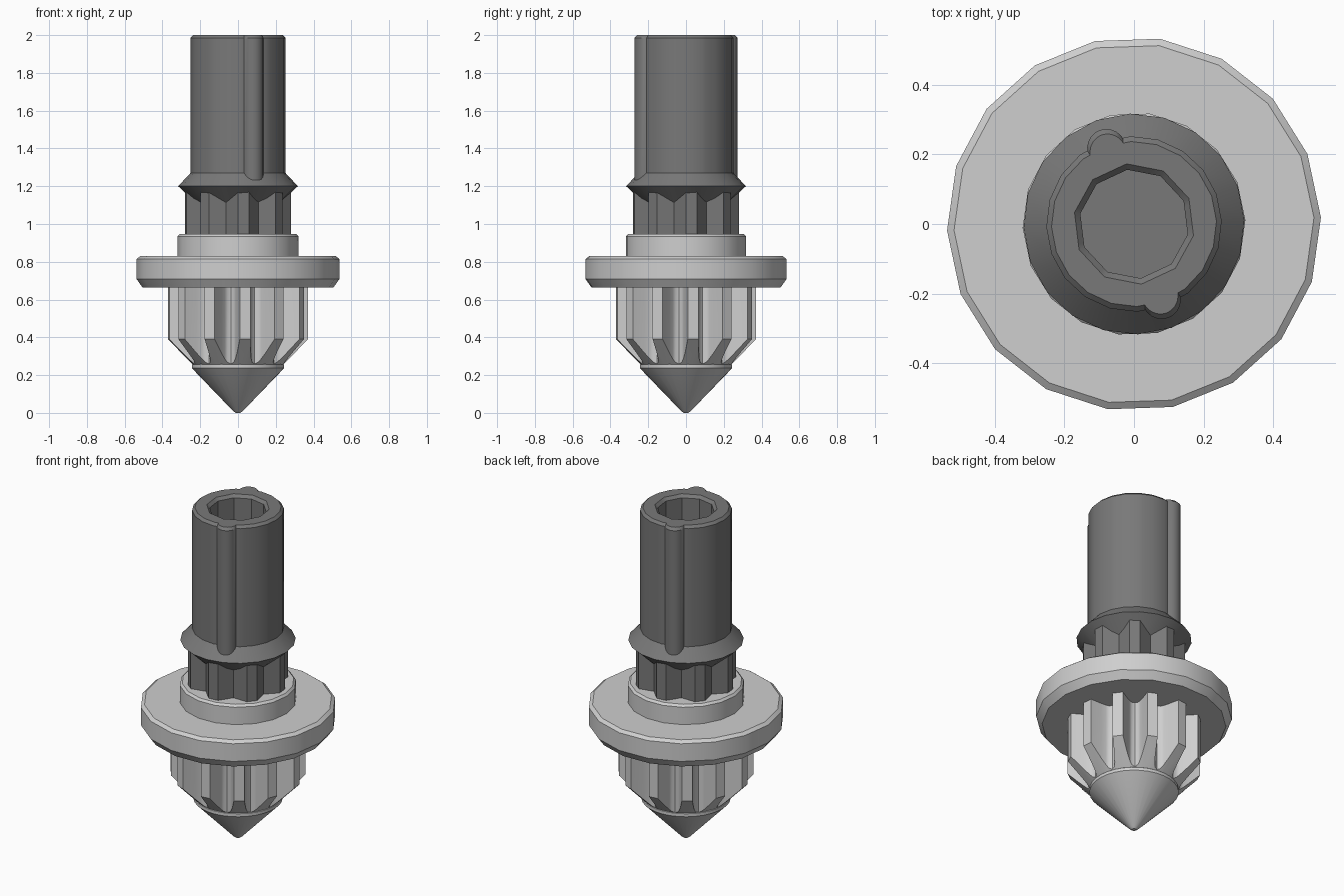
import bpy, bmesh
from math import sin, cos, pi, radians, sqrt

if "Cube" in bpy.data.objects:
    bpy.data.objects.remove(bpy.data.objects["Cube"])


def material(name, v):
    m = bpy.data.materials.new(name)
    m.diffuse_color = (v, v, v, 1)
    m.use_nodes = True
    m.node_tree.nodes["Principled BSDF"].inputs["Base Color"].default_value = m.diffuse_color
    return m


LIGHT = material("light_grey", 0.62)
DARK = material("dark_grey", 0.19)


def loft(name, rings, mat, caps=(True, True), angle=30):
    """Skin rings of (angle in degrees, radius, height) points."""
    bm = bmesh.new()
    loops = [[bm.verts.new((r * cos(radians(a)), r * sin(radians(a)), z))
              for a, r, z in ring] for ring in rings]
    for lo, hi in zip(loops, loops[1:]):
        for i in range(len(lo)):
            j = (i + 1) % len(lo)
            bm.faces.new((lo[i], lo[j], hi[j], hi[i]))
    if caps[0]:
        bm.faces.new(loops[0][::-1])
    if caps[1]:
        bm.faces.new(loops[-1])
    bmesh.ops.recalc_face_normals(bm, faces=bm.faces)
    me = bpy.data.meshes.new(name)
    bm.to_mesh(me)
    bm.free()
    me.materials.append(mat)
    ob = bpy.data.objects.new(name, me)
    bpy.context.collection.objects.link(ob)
    bpy.ops.object.select_all(action='DESELECT')
    bpy.context.view_layer.objects.active = ob
    ob.select_set(True)
    bpy.ops.object.shade_smooth_by_angle(angle=radians(angle))
    return ob


def lathe(name, profile, mat, n, phase=2):
    return loft(name, [[(phase + 360 * i / n, r, z) for i in range(n)]
                       for r, z in profile], mat)


def toothed(count, phase, tooth):
    """Repeat one tooth's (angle, radius) points around the axis."""
    return [(phase + 360 * k / count + a, r) for k in range(count) for a, r in tooth]


def mirrored(half):
    """Mirror a half tooth, given from its tip to just before the groove centre."""
    return [(-a, r) for a, r in reversed(half)] + half


# Pointed tip with its short band
lathe("tip_cone", [(0.012, 0.0), (0.026, 0.01), (0.24, 0.232), (0.245, 0.237),
                   (0.245, 0.255), (0.237, 0.262)], LIGHT, 32)

# Lower gear with rounded grooves, its tooth ends cut to a cone
tooth = mirrored([(4.5, 0.37), (7, 0.30), (9, 0.27), (11, 0.253)]) + [(15, 0.245)]
gear = toothed(12, 6, tooth)
loft("lower_gear", [[(a, 0.232, 0.247) for a, r in gear],
                    [(a, r, 0.26 + (r - 0.245) * 1.04) for a, r in gear],
                    [(a, r, 0.68) for a, r in gear]], LIGHT, angle=35)

# Wide flange and the collar on top of it
lathe("flange", [(0.505, 0.663), (0.537, 0.708), (0.537, 0.815), (0.517, 0.83)], LIGHT, 18)
lathe("collar", [(0.32, 0.82), (0.32, 0.935), (0.308, 0.948)], LIGHT, 18)

# Fluted neck
neck = toothed(8, 6, [(-6, 0.28), (6, 0.28), (22.5, 0.225)])
loft("fluted_neck", [[(a, r, z) for a, r in neck] for z in (0.94, 1.185)],
     DARK, angle=20)

# Ridge with a sharp rim
lathe("ridge", [(0.20, 1.09), (0.317, 1.2), (0.25, 1.272)], DARK, 20)


# Hollow tube with two half-round ribs
def poly_radius(a, r, n, phase):
    step = 360 / n
    return r * cos(pi / n) / cos(radians((a - phase) % step - step / 2))


RIBS = (-70, 110)


def outline(a):
    r = poly_radius(a, 0.252, 20, 2)
    for rib in RIBS:
        p = radians(a - rib)
        d = 0.055 ** 2 - (0.232 * sin(p)) ** 2
        if cos(p) > 0 and d > 0:
            r = max(r, 0.232 * cos(p) + sqrt(d))
    return r


angles = {(2 + 18 * i) % 360 for i in range(20)} | {(25 + 36 * i) % 360 for i in range(10)}
angles = {a for a in angles if all(abs((a - b + 180) % 360 - 180) > 13.5 or a % 36 == 25
                                   for b in RIBS)}
for b in RIBS:
    for d in (0, 3, 6, 9, 11.3, 12.5):
        angles |= {(b + d) % 360, (b - d) % 360}
angles = sorted(angles)


def hole(r, z):
    return [(a, poly_radius(a, r, 10, 25), z) for a in angles]


loft("tube", [[(a, outline(a), 1.2) for a in angles],
              [(a, outline(a), 1.985) for a in angles],
              [(a, outline(a) - 0.015, 2.0) for a in angles],
              hole(0.174, 2.0), hole(0.157, 1.983), hole(0.157, 1.22)],
     DARK, caps=(False, True))
